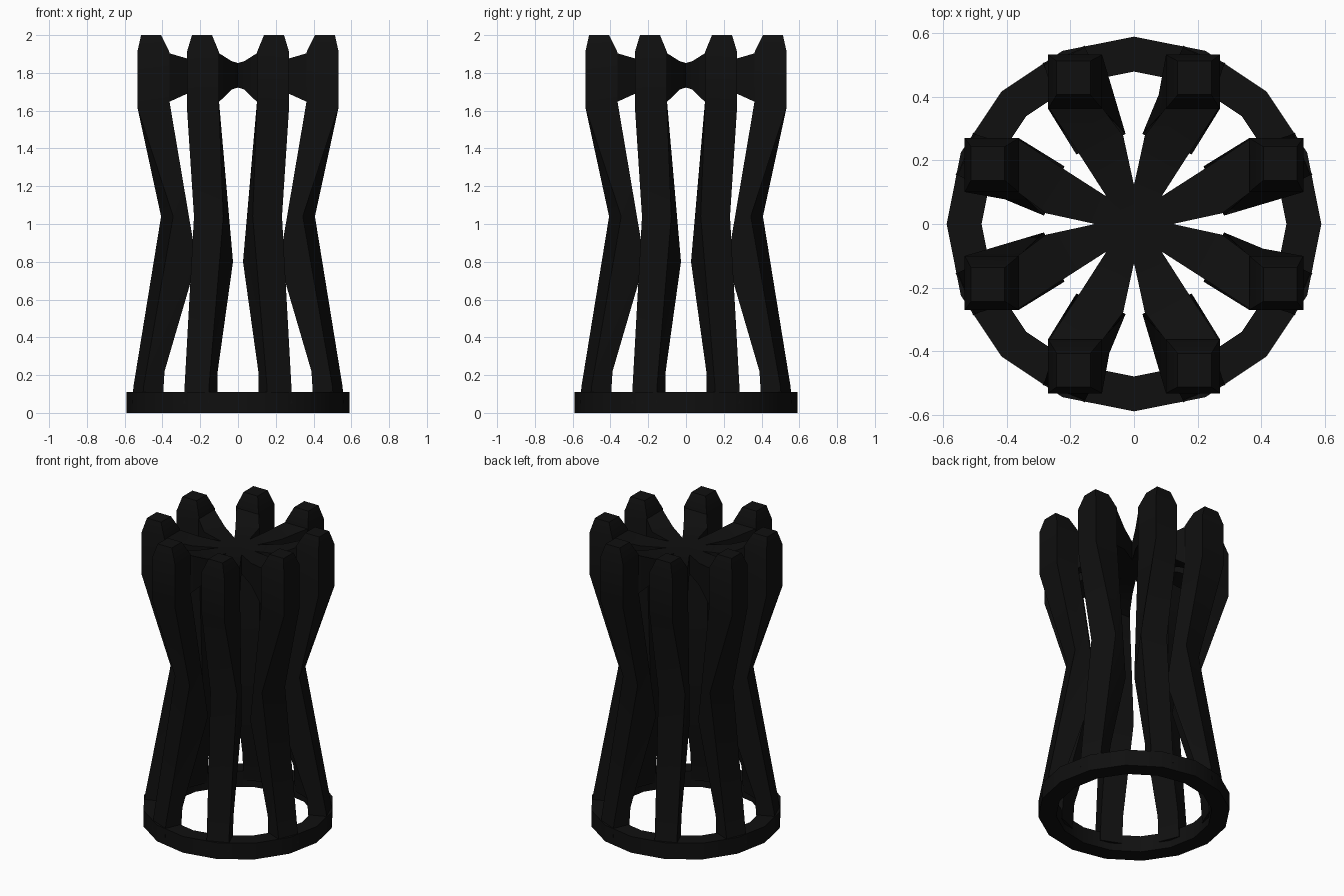
import bpy, bmesh
from math import radians, cos, sin, pi
from mathutils import Vector

if "Cube" in bpy.data.objects:
    bpy.data.objects.remove(bpy.data.objects["Cube"])

black = bpy.data.materials.new("matte_black")
black.diffuse_color = (0.005, 0.005, 0.005, 1)
black.use_nodes = True
black.node_tree.nodes["Principled BSDF"].inputs["Base Color"].default_value = black.diffuse_color


def loft(name, sections, closed=False):
    """Skin a list of four-cornered sections into one solid."""
    bm = bmesh.new()
    rings = [[bm.verts.new(p) for p in s] for s in sections]
    pairs = list(zip(rings, rings[1:]))
    if closed:
        pairs.append((rings[-1], rings[0]))
    else:
        bm.faces.new(rings[0])
        bm.faces.new(rings[-1])
    for a, b in pairs:
        for i in range(4):
            j = (i + 1) % 4
            bm.faces.new((a[i], a[j], b[j], b[i]))
    bmesh.ops.recalc_face_normals(bm, faces=bm.faces)
    me = bpy.data.meshes.new(name)
    bm.to_mesh(me)
    bm.free()
    ob = bpy.data.objects.new(name, me)
    ob.data.materials.append(black)
    bpy.context.collection.objects.link(ob)
    bpy.ops.object.select_all(action='DESELECT')
    ob.select_set(True)
    bpy.context.view_layer.objects.active = ob
    bpy.ops.object.shade_smooth_by_angle(angle=radians(30))
    return ob


def axes(a):
    return Vector((cos(a), sin(a), 0)), Vector((-sin(a), cos(a), 0))


# Base ring: 16 straight segments with a square section
ring = []
for k in range(16):
    out = axes(k * pi / 8)[0]
    ring.append([out * r + Vector((0, 0, z))
                 for r, z in ((0.48, 0), (0.59, 0), (0.59, 0.11), (0.48, 0.11))])
loft("base_ring", ring, closed=True)

# Rib sections: radius, inner z, outer z, half depth, half width, squared to the grid
RIB = [(0.520, 0.05, 0.05, 0.058, 0.072, False),
       (0.510, 0.22, 0.14, 0.060, 0.070, False),
       (0.339, 0.80, 1.04, 0.067, 0.084, False),
       (0.485, 1.65, 1.62, 0.085, 0.085, True),
       (0.485, 1.91, 1.91, 0.085, 0.085, True),
       (0.498, 2.00, 2.00, 0.053, 0.053, True)]

# Spoke sections: radius, bottom z, top z, half width
SPOKE = [(0.0, 1.727, 1.85, 0.045), (0.12, 1.722, 1.853, 0.048),
         (0.27, 1.712, 1.862, 0.075)]

for k in range(8):
    a = pi / 8 + k * pi / 4
    out, side = axes(a)
    sq_out, sq_side = axes(round(a / (pi / 2)) * pi / 2)

    # Upright rib with a pinched waist and tapered tip
    sections = []
    for r, zi, zo, d, w, squared in RIB:
        o, s = (sq_out, sq_side) if squared else (out, side)
        sections.append([out * r + o * d * i + s * w * j + Vector((0, 0, zo if i > 0 else zi))
                         for i, j in ((-1, -1), (1, -1), (1, 1), (-1, 1))])
    loft(f"rib_{k + 1}", sections)

    # Spoke flaring from the centre into the rib head
    corners = ((-1, 0), (1, 0), (1, 1), (-1, 1))
    sections = [[out * r + side * w * j + Vector((0, 0, zt if t else zb)) for j, t in corners]
                for r, zb, zt, w in SPOKE]
    sections.append([out * 0.485 - sq_out * 0.08 + sq_side * 0.084 * j
                     + Vector((0, 0, 1.905 if t else 1.645)) for j, t in corners])
    loft(f"spoke_{k + 1}", sections)
